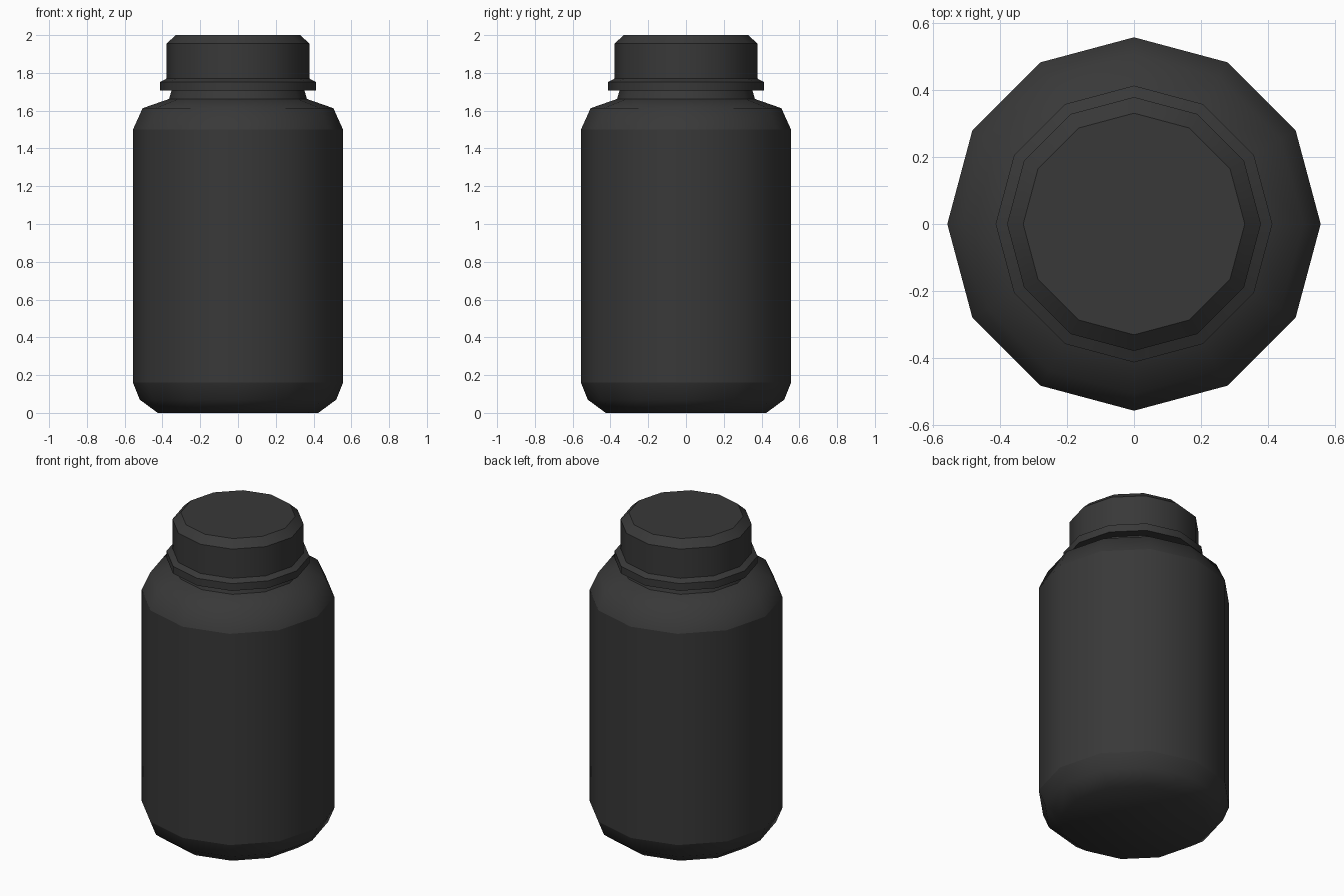
import bpy, bmesh, math

if "Cube" in bpy.data.objects:
    bpy.data.objects.remove(bpy.data.objects["Cube"])

SIDES = 12

mat = bpy.data.materials.new("dark_plastic")
mat.diffuse_color = (0.04, 0.04, 0.04, 1)
mat.use_nodes = True
mat.node_tree.nodes["Principled BSDF"].inputs["Base Color"].default_value = mat.diffuse_color


def lathe(name, profile, close_bottom=False, close_top=False, angle=50):
    """Revolve a (radius, z) profile into a 12-sided shell."""
    bm = bmesh.new()
    rings = []
    for r, z in profile:
        rings.append([bm.verts.new((r * math.cos(2 * math.pi * i / SIDES),
                                    r * math.sin(2 * math.pi * i / SIDES), z))
                      for i in range(SIDES)])
    for a, b in zip(rings, rings[1:]):
        for i in range(SIDES):
            j = (i + 1) % SIDES
            bm.faces.new((a[i], a[j], b[j], b[i]))
    if close_bottom:
        bm.faces.new(rings[0][::-1])
    if close_top:
        bm.faces.new(rings[-1])
    mesh = bpy.data.meshes.new(name)
    bm.to_mesh(mesh)
    bm.free()
    obj = bpy.data.objects.new(name, mesh)
    bpy.context.collection.objects.link(obj)
    mesh.materials.append(mat)
    bpy.ops.object.select_all(action='DESELECT')
    obj.select_set(True)
    bpy.context.view_layer.objects.active = obj
    bpy.ops.object.shade_smooth_by_angle(angle=math.radians(angle))
    return obj


# Rounded base
lathe("bottle_base", [(0.425, 0), (0.52, 0.07), (0.556, 0.16)], close_bottom=True)

# Straight wall between the two crisp rings
lathe("bottle_wall", [(0.556, 0.16), (0.556, 1.50)])

# Shoulder and short neck
lathe("bottle_shoulder", [(0.556, 1.50), (0.505, 1.613), (0.365, 1.662), (0.352, 1.706)])

# Screw cap with a flared collar
lathe("cap", [(0.352, 1.706), (0.412, 1.706), (0.412, 1.752), (0.378, 1.77),
              (0.378, 1.955), (0.33, 2.0)], close_top=True, angle=44)
